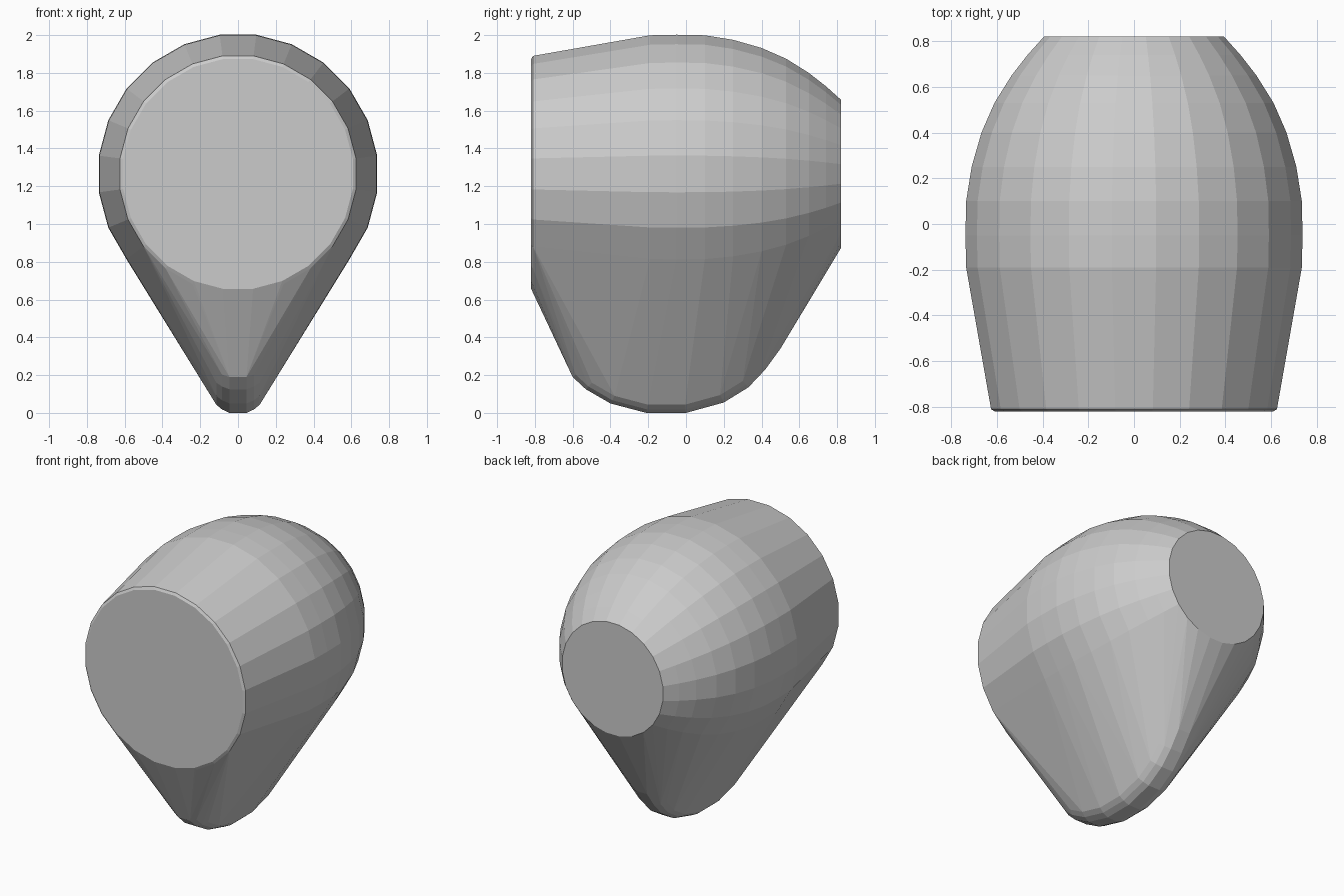
import bpy, bmesh
from math import sin, cos, pi

if "Cube" in bpy.data.objects:
    bpy.data.objects.remove(bpy.data.objects["Cube"])

SIDES = 24
AXIS_Z = 1.265

bm = bmesh.new()

# barrel rings along y: (y, radius measured to the flats)
rings = [(-0.82, 0.608), (-0.81, 0.625), (-0.19, 0.734), (-0.05, 0.737),
         (0.1, 0.734), (0.25, 0.71), (0.4, 0.667), (0.53, 0.61),
         (0.65, 0.535), (0.74, 0.465), (0.82, 0.393)]
for y, r in rings:
    rv = r / cos(pi / SIDES)
    for i in range(SIDES):
        a = 2 * pi * (i + 0.5) / SIDES
        bm.verts.new((rv * cos(a), y, AXIS_Z + rv * sin(a)))

# narrow rounded keel: bottom arc (y, z), widened into a soft edge
keel = [(-0.6, 0.19), (-0.53, 0.125), (-0.4, 0.05), (-0.21, 0.0), (0.0, 0.0),
        (0.2, 0.055), (0.33, 0.135), (0.42, 0.23), (0.5, 0.34)]
centre_y, centre_z = -0.08, 0.62
for y, z in keel:
    for half_width, shrink in ((0.045, 1.0), (0.085, 0.97), (0.115, 0.93)):
        for side in (-1, 1):
            bm.verts.new((side * half_width,
                          centre_y + (y - centre_y) * shrink,
                          centre_z + (z - centre_z) * shrink))

# wrap one convex skin around the barrel and keel
hull = bmesh.ops.convex_hull(bm, input=bm.verts[:])
loose = [v for v in bm.verts if not v.link_faces]
bmesh.ops.delete(bm, geom=loose, context='VERTS')
bmesh.ops.dissolve_limit(bm, angle_limit=0.01, verts=bm.verts[:], edges=bm.edges[:])
bmesh.ops.recalc_face_normals(bm, faces=bm.faces[:])

mesh = bpy.data.meshes.new("pod_body")
bm.to_mesh(mesh)
bm.free()
body = bpy.data.objects.new("pod_body", mesh)
bpy.context.collection.objects.link(body)
